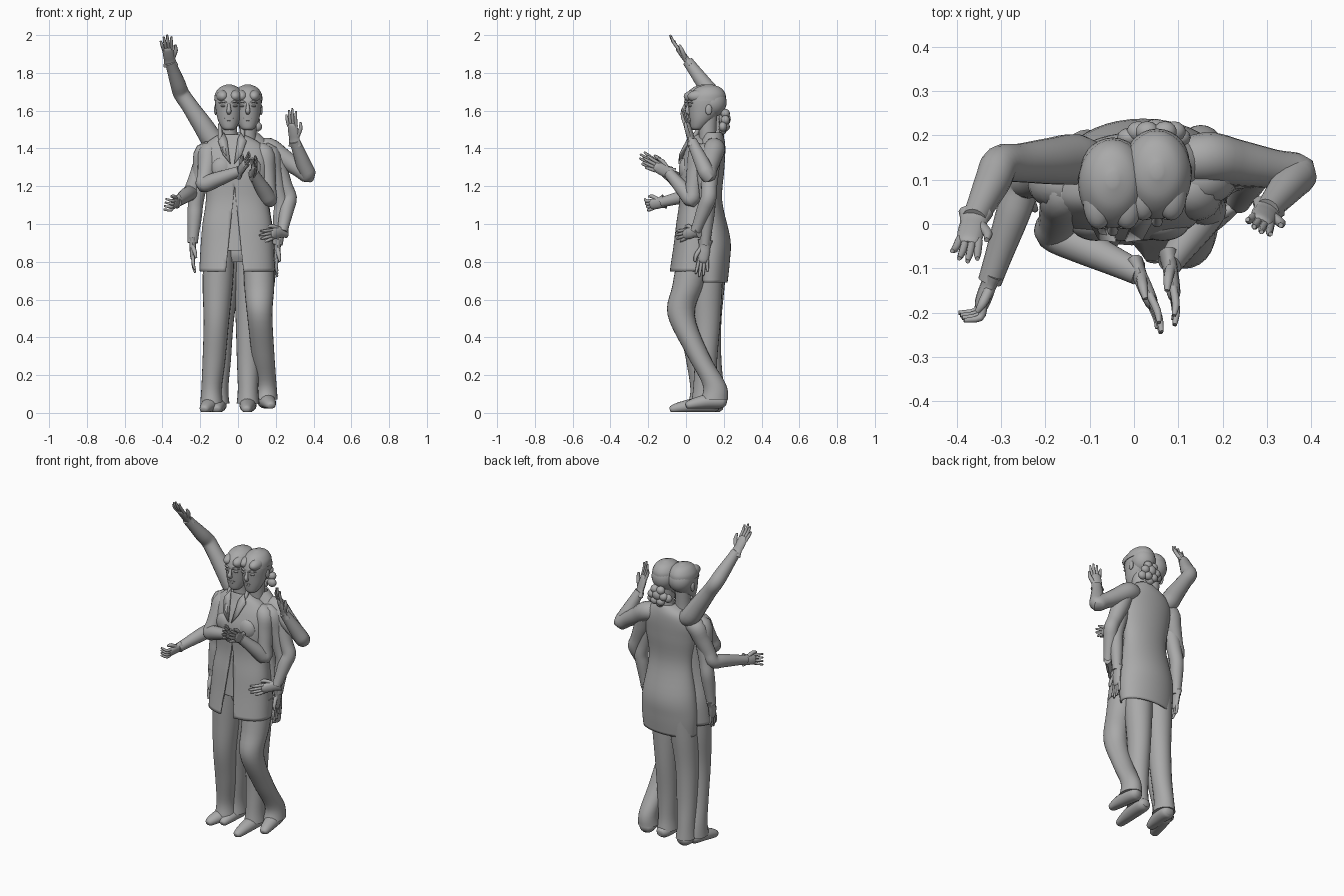
import bpy, bmesh, math
from mathutils import Vector as V

old = bpy.data.objects.get("Cube")
if old:
    bpy.data.objects.remove(old)

grey = bpy.data.materials.new("plain grey")
grey.use_nodes = True
TONE = (0.4, 0.4, 0.4, 1)
grey.diffuse_color = TONE
grey.node_tree.nodes["Principled BSDF"].inputs["Base Color"].default_value = TONE


def finish(bm, name, angle=50):
    bmesh.ops.recalc_face_normals(bm, faces=bm.faces)
    mesh = bpy.data.meshes.new(name)
    bm.to_mesh(mesh)
    bm.free()
    mesh.materials.append(grey)
    ob = bpy.data.objects.new(name, mesh)
    bpy.context.collection.objects.link(ob)
    bpy.ops.object.select_all(action='DESELECT')
    ob.select_set(True)
    bpy.context.view_layer.objects.active = ob
    bpy.ops.object.shade_smooth_by_angle(angle=math.radians(angle))
    return ob


def smooth(rows, steps=5):
    """Catmull-Rom through rows of numbers."""
    out, last = [], len(rows) - 1
    for i in range(last):
        a, b, c, d = (rows[max(0, min(last, k))] for k in (i - 1, i, i + 1, i + 2))
        for s in range(steps):
            t = s / steps
            out.append([q + t / 2 * (r - p + t * (2 * p - 5 * q + 4 * r - e + t * (3 * (q - r) + e - p)))
                        for p, q, r, e in zip(a, b, c, d)])
    return out + [list(rows[-1])]


def skin(bm, rings, caps=True):
    loops = [[bm.verts.new(p) for p in ring] for ring in rings]
    n = len(loops[0])
    for a, b in zip(loops, loops[1:]):
        for i in range(n):
            bm.faces.new((a[i], a[(i + 1) % n], b[(i + 1) % n], b[i]))
    if caps:
        bm.faces.new(loops[0])
        bm.faces.new(loops[-1])


def loft(bm, rows, n=28, caps=True, power=1.0):
    """Level oval rings: z, centre x, centre y, half width, half depth; power under 1 squares them."""
    bend = lambda v: math.copysign(abs(v) ** power, v)
    turn = [(bend(math.cos(a)), bend(math.sin(a))) for a in (2 * math.pi * i / n for i in range(n))]
    skin(bm, [[(x + rx * c, y + ry * s, z) for c, s in turn] for z, x, y, rx, ry in smooth(rows)], caps)


def tube(bm, rows, across, wide=1.0, n=14, steps=4):
    """Round or flattened tube along x, y, z, radius."""
    rows = smooth(rows, steps)
    pts = [V(r[:3]) for r in rows]
    rings = []
    for i, p in enumerate(pts):
        t = (pts[min(i + 1, len(pts) - 1)] - pts[max(i - 1, 0)]).normalized()
        u = (across - t * across.dot(t)).normalized()
        w, r = t.cross(u), rows[i][3]
        rings.append([p + (u * wide * math.cos(a) + w * math.sin(a)) * r
                      for a in (2 * math.pi * k / n for k in range(n))])
    skin(bm, rings)


def ball(bm, centre, size, seg=16):
    made = bmesh.ops.create_uvsphere(bm, u_segments=seg, v_segments=seg // 2 + 2, radius=1)["verts"]
    bmesh.ops.scale(bm, vec=size, verts=made)
    bmesh.ops.translate(bm, vec=centre, verts=made)


def hand(bm, wrist, tip, across, thumb, fist=False):
    d = tip - wrist
    size, d = d.length, d.normalized()
    u = (across - d * across.dot(d)).normalized()
    w = d.cross(u)
    at = lambda f, s, k=0: wrist + d * size * f + u * s + w * k
    tube(bm, [(*at(-.15, 0), .022), (*at(.05, 0), .017), (*at(.25, 0), .017),
              (*at(.48, 0), .015), (*at(.56, 0), .009)], u, 1.8, 12)
    for i, reach in enumerate((.92, 1, .95, .8)):
        s = (i - 1.5) * .0145 * -thumb
        end, curl = (.8, .035) if fist else (reach, .008)
        tube(bm, [(*at(.45, s), .009), (*at((.45 + end) / 2 + .05, s * 1.2), .0085),
                  (*at(end, s * 1.4, curl), .005)], u, 1, 8, 3)
    tube(bm, [(*at(.12, thumb * .018), .012), (*at(.36, thumb * .04, .01), .011),
              (*at(.55, thumb * .042, .016), .006)], w, 1, 8, 3)


def arm(name, shoulder, elbow, wrist, tip, across, thumb=1, fist=False, bulk=1.0):
    s, e, w, t = map(V, (shoulder, elbow, wrist, tip))
    bm = bmesh.new()
    side = (e - s).cross(w - e).normalized()
    row = lambda p, r: (*p, r * bulk)
    root = s.lerp(V((0, .11, 1.39)), .4)
    tube(bm, [row(root, .045), row(s, .06), row(s.lerp(e, .35), .055), row(s.lerp(e, .75), .046), row(e, .045),
              row(e.lerp(w, .3), .043), row(e.lerp(w, .75), .034), row(w, .03)], side, 1, 18)
    hand(bm, w, t, V(across), thumb, fist)
    finish(bm, name)


# Eight arms: raised, reaching, resting, hanging and two clasped
X, Y, Z = (1, 0, 0), (0, 1, 0), (0, 0, 1)
arm("right_arm_raised", (-.13, .145, 1.44), (-.3, .135, 1.69), (-.36, .01, 1.86), (-.385, -.09, 1.995), X, 1, False, .95)
arm("left_arm_raised", (.16, .15, 1.4), (.37, .115, 1.26), (.3, .03, 1.44), (.275, -.02, 1.61), (1, -.5, 0), 1, False, .95)
arm("right_arm_reaching", (-.16, .13, 1.38), (-.25, .09, 1.17), (-.325, -.13, 1.115), (-.365, -.24, 1.09),
    (.3, 0, 1), 1, True, .9)
arm("right_arm_hanging", (-.175, .09, 1.38), (-.225, .11, 1.1), (-.24, .09, .9), (-.235, .06, .74), Y, -1, False, .9)
arm("left_arm_hanging", (.165, .1, 1.37), (.23, .115, 1.1), (.21, .1, .89), (.2, .08, .72), Y, -1, False, .9)
arm("left_arm_on_hip", (.18, .13, 1.37), (.27, .12, 1.14), (.235, .05, .96), (.12, -.06, .93), Z, 1, False, .92)
arm("right_arm_clasped", (-.15, .07, 1.38), (-.18, -.02, 1.21), (.01, -.11, 1.28), (.07, -.245, 1.36), (0, .4, 1), 1, False, .95)
arm("left_arm_clasped", (.135, .07, 1.37), (.165, .03, 1.13), (.08, -.09, 1.27), (.1, -.23, 1.34), (0, .4, 1), 1, False, .95)

# Back figure: long fitted tunic, open below at the front
bm = bmesh.new()
loft(bm, [(.69, .02, .13, .175, .09), (.8, .02, .13, .183, .102), (.92, .02, .13, .175, .105),
          (1.12, .02, .12, .145, .072), (1.28, .02, .12, .165, .082), (1.38, .02, .13, .17, .078),
          (1.44, .02, .14, .13, .065), (1.485, .045, .14, .06, .05)], 40, False)
bmesh.ops.delete(bm, geom=[f for f in bm.faces if f.calc_center_median().y < .09
                           and f.calc_center_median().z < .9], context='FACES')
tunic = finish(bm, "back_tunic")

# Front figure: jacket cut away below in a clean wedge
bm = bmesh.new()
loft(bm, [(.75, -.005, .035, .2, .122), (.88, -.005, .045, .193, .112), (1.0, -.005, .045, .183, .097),
          (1.13, -.005, .055, .165, .09), (1.28, -.01, .055, .17, .092), (1.37, -.015, .065, .172, .077),
          (1.43, -.025, .075, .14, .06), (1.475, -.035, .08, .065, .047)], 56, False, .85)
APEX, SLOPE = V((-.018, 0, 1.2)), .105
for s in (-1, 1):
    bmesh.ops.bisect_plane(bm, geom=bm.verts[:] + bm.edges[:] + bm.faces[:], plane_co=APEX, plane_no=(s, 0, SLOPE))
gap = [f for f in bm.faces for c in [f.calc_center_median()]
       if c.y < 0 and abs(c.x - APEX.x) < (APEX.z - c.z) * SLOPE]
bmesh.ops.delete(bm, geom=gap, context='FACES')
jacket = finish(bm, "front_jacket")
for ob in (tunic, jacket):
    ob.modifiers.new("cloth", 'SOLIDIFY').thickness = .008

# Shirt in the opening, trouser seat and bust
bm = bmesh.new()
loft(bm, [(.86, -.005, .05, .17, .098), (1.0, -.005, .05, .165, .086), (1.2, -.005, .055, .14, .08)])
finish(bm, "shirt")
bm = bmesh.new()
loft(bm, [(.8, .005, .085, .15, .085), (.84, .005, .085, .165, .1), (.9, .005, .085, .165, .1)])
finish(bm, "trouser_seat")
bm = bmesh.new()
for x in (-.085, .065):
    ball(bm, (x, .002, 1.29), (.06, .04, .065), 24)
finish(bm, "bust")

# Narrow lapels
bm = bmesh.new()
for s in (-1, 1):
    pts = [(.045, .035, 1.485), (.075, .01, 1.44), (.05, -.036, 1.37), (.01, -.041, 1.32), (.028, .005, 1.45)]
    bm.faces.new([bm.verts.new((s * x - .03, y, z)) for x, y, z in pts])
finish(bm, "lapels").modifiers.new("cloth", 'SOLIDIFY').thickness = .008

# Two trouser pairs with shoes: hip, knee, ankle, toe
legs = {
    "front_right": ((-.1, .045), (-.115, .035, .48), (-.14, .085, .08), (-.182, -.045)),
    "back_right": ((-.06, .13), (-.09, .115, .48), (-.105, .14, .08), (-.113, -.0)),
    "front_left": ((.065, .11), (.055, .11, .48), (.053, .1, .08), (.045, -.085)),
    "back_left": ((.11, .05), (.115, -.026, .52), (.15, .15, .1), (.175, .0)),
}
for name, (hip, knee, ankle, toe) in legs.items():
    bm = bmesh.new()
    mid = V(knee).lerp(V(ankle), .5)
    loft(bm, [(.86, *hip, .082, .09), (.68, (hip[0] + knee[0]) / 2, (hip[1] + knee[1]) / 2, .08, .083),
              (knee[2], *knee[:2], .067, .072), (mid.z, *mid[:2], .06, .06),
              (ankle[2] + .05, *ankle[:2], .054, .062), (ankle[2] - .03, *ankle[:2], .06, .073)], 24)
    finish(bm, name + "_trouser_leg")
    bm = bmesh.new()
    h, t = V((*ankle[:2], 0)), V((*toe, 0))
    lift = ankle[2] - .08
    row = lambda f, z, r: (*(h.lerp(t, f) + V((0, 0, z + lift))), r)
    tube(bm, [row(-.42, .036, .02), row(-.25, .04, .037), row(.25, .04, .038),
              row(.65, .03, .031), row(.92, .02, .022), row(1, .016, .012)],
         (t - h).cross(V(Z)).normalized(), 1.15, 16)
    for v in bm.verts:
        v.co.z = max(v.co.z, lift + .004)
    finish(bm, name + "_shoe")

# Two heads with necks, faces and hair
for name, ox, oy in (("front", -.048, 0), ("back", .052, .02)):
    bm = bmesh.new()
    loft(bm, [(1.4, ox * .8, oy + .1, .06, .05), (1.47, ox, oy + .095, .045, .045), (1.58, ox, oy + .095, .047, .05)])
    finish(bm, name + "_neck")
    bm = bmesh.new()
    loft(bm, [(1.497, ox, oy + .04, .02, .02), (1.51, ox, oy + .045, .038, .037), (1.55, ox, oy + .063, .058, .062),
              (1.6, ox, oy + .08, .069, .085), (1.65, ox, oy + .09, .074, .098), (1.69, ox, oy + .095, .069, .089),
              (1.72, ox, oy + .1, .046, .06), (1.736, ox, oy + .1, .012, .016)])
    at = lambda x, y, z: (ox + x, oy + y, z)
    tube(bm, [(*at(0, .0, 1.645), .006), (*at(0, -.01, 1.615), .01), (*at(0, -.014, 1.597), .013),
              (*at(0, .005, 1.585), .009)], V(X), 1, 10)
    ball(bm, at(0, .006, 1.56), (.024, .008, .004))
    ball(bm, at(0, .009, 1.549), (.02, .009, .005))
    for s in (-1, 1):
        ball(bm, at(s * .03, .004, 1.625), (.015, .01, .006))
        tube(bm, [(*at(s * .012, -.004, 1.642), .004), (*at(s * .03, -.004, 1.648), .006),
                  (*at(s * .052, .015, 1.64), .003)], V(Z), 1, 8)
        ball(bm, at(s * .07, .1, 1.605), (.009, .018, .028))
    finish(bm, name + "_head")
    bm = bmesh.new()
    ball(bm, at(0, .12, 1.645), (.073, .075, .078), 28)
    loft(bm, [(1.655, ox, oy + .091, .078, .1), (1.69, ox, oy + .096, .073, .092),
              (1.722, ox, oy + .1, .05, .063), (1.739, ox, oy + .1, .012, .016)])
    for s in (-1, 1):
        ball(bm, at(s * .032, .05, 1.676), (.035, .062, .034), 24)
    finish(bm, name + "_hair")

# Two locks of hair falling over the collar
bm = bmesh.new()
for s in (-1, 1):
    tube(bm, [(s * .06 - .035, .085, 1.53, .01), (s * .06 - .035, .06, 1.49, .012),
              (s * .055 - .035, .025, 1.43, .012), (s * .05 - .035, .0, 1.385, .004)], V(X), 1, 8)
finish(bm, "hair_locks")

# Curled bun at the back of the heads
bm = bmesh.new()
ball(bm, (.05, .205, 1.555), (.035, .032, .035))
for i in range(6):
    a = 2 * math.pi * i / 6
    ball(bm, (.05 + .04 * math.cos(a), .208, 1.55 + .04 * math.sin(a)), (.027, .024, .025), 14)
for x, z in ((-.01, 1.54), (.1, 1.515), (.045, 1.5)):
    ball(bm, (x, .195, z), (.028, .022, .026), 12)
finish(bm, "curled_bun")
